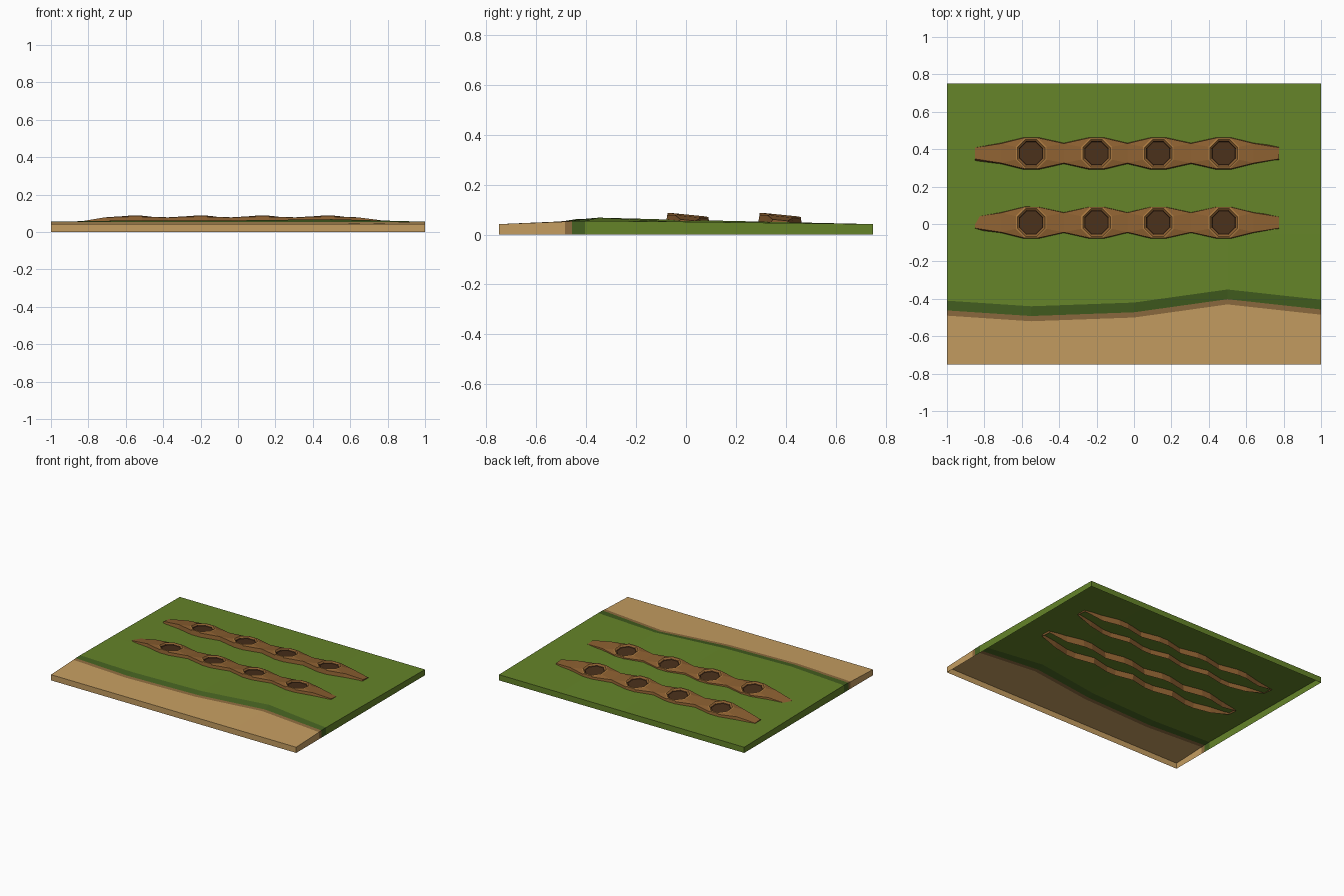
import bpy, bmesh
from math import cos, sin, radians

if "Cube" in bpy.data.objects:
    bpy.data.objects.remove(bpy.data.objects["Cube"])


def material(name, rgb):
    m = bpy.data.materials.new(name)
    m.diffuse_color = (*rgb, 1)
    m.use_nodes = True
    m.node_tree.nodes["Principled BSDF"].inputs["Base Color"].default_value = m.diffuse_color
    return m


GRASS = material("grass_green", (0.13, 0.23, 0.022))
BANK = material("bank_green", (0.06, 0.12, 0.015))
DIRT = material("path_tan", (0.56, 0.34, 0.12))
EDGE = material("path_edge_brown", (0.27, 0.15, 0.05))
SOIL = material("soil_brown", (0.26, 0.115, 0.03))
RIM = material("rim_brown", (0.40, 0.19, 0.05))
PIT = material("pit_brown", (0.065, 0.028, 0.01))


def finish(bm, name, mats):
    bmesh.ops.remove_doubles(bm, verts=bm.verts, dist=1e-5)
    bmesh.ops.recalc_face_normals(bm, faces=bm.faces)
    me = bpy.data.meshes.new(name)
    bm.to_mesh(me)
    bm.free()
    for m in mats:
        me.materials.append(m)
    ob = bpy.data.objects.new(name, me)
    bpy.context.collection.objects.link(ob)
    return ob


# Ground: strips between rows that follow the wavy path edge, open underneath
XS = [-1, -0.55, 0, 0.5, 1]
LIP = [-0.41, -0.44, -0.42, -0.35, -0.405]
LIP_Z = [0.055, 0.062, 0.062, 0.068, 0.055]


def row(ys, zs):
    return list(zip(XS, ys, zs))


front = row([-0.75] * 5, [0.042] * 5)
path_top = row([y - 0.08 for y in LIP], [0.052] * 5)
bank_low = row([y - 0.052 for y in LIP], [0.054] * 5)
lip = row(LIP, LIP_Z)
middle = row([-0.05] * 5, [0.052, 0.058, 0.058, 0.06, 0.052])
back = row([0.75] * 5, [0.042] * 5)


def ground_strip(name, rows, mat):
    bm = bmesh.new()

    def quad(*pts):
        bm.faces.new([bm.verts.new(p) for p in pts])

    def drop(p):
        return (p[0], p[1], 0)

    for a, b in zip(rows, rows[1:]):
        for i in range(4):
            quad(a[i], a[i + 1], b[i + 1], b[i])
        quad(drop(a[0]), a[0], b[0], drop(b[0]))
        quad(a[4], drop(a[4]), drop(b[4]), b[4])
    for r in rows:
        if r is front or r is back:
            for p, q in zip(r, r[1:]):
                quad(drop(p), drop(q), q, p) if r is front else quad(drop(q), drop(p), p, q)
    bmesh.ops.remove_doubles(bm, verts=bm.verts, dist=1e-5)
    return finish(bm, name, [mat])


ground_strip("dirt_path", [front, path_top], DIRT)
ground_strip("path_edge", [path_top, bank_low], EDGE)
ground_strip("grass_bank", [bank_low, lip], BANK)
ground_strip("grass_field", [lip, middle, back], GRASS)

# Planting bed: lumpy ridge with four octagonal pits
HILLS = [-0.55, -0.20, 0.13, 0.48]
NECKS = [-0.71, -0.375, -0.035, 0.305, 0.64]
TILT = 0.1


def planting_bed(name, cy):
    bm = bmesh.new()

    def vert(x, y, z):
        return bm.verts.new((x, cy + y, z - TILT * y))

    def station(x, w, z, base=0.01):
        # base front, shoulder front, shoulder back, base back
        return [vert(x, -w - 0.01, base), vert(x, -w, z),
                vert(x, w, z), vert(x, w + 0.01, base)]

    def join(a, b, top=True):
        for i in ((0, 1, 2) if top else (0, 2)):
            bm.faces.new((a[i], b[i], b[i + 1], a[i + 1]))

    necks = [station(x, 0.052, 0.073) for x in NECKS]
    tips = [station(-0.85, 0.030, 0.052, 0.04), station(0.775, 0.030, 0.058, 0.04)]
    join(tips[0], necks[0])
    join(necks[-1], tips[1])
    for t in tips:
        bm.faces.new(t)

    for x, n0, n1 in zip(HILLS, necks, necks[1:]):
        s0, s1 = [station(x + d, 0.083, 0.071) for d in (-0.036, 0.036)]
        join(n0, s0, False)
        join(s0, s1, False)
        join(s1, n1, False)
        loop = [n1[2], s1[2], s0[2], n0[2], n0[1], s0[1], s1[1], n1[1]]
        # pit rings: outer rim, crest, inner wall, floor
        for r, z, mat in ((0.089, 0.078, 0), (0.080, 0.080, 1), (0.070, 0.072, 0), (0.066, 0.066, 2)):
            ring = [vert(x + r * cos(radians(22.5 + 45 * k)),
                         r * sin(radians(22.5 + 45 * k)), z) for k in range(8)]
            for k in range(8):
                j = (k + 1) % 8
                bm.faces.new((loop[k], loop[j], ring[j], ring[k])).material_index = mat
            loop = ring
        bm.faces.new(loop).material_index = 2
    return finish(bm, name, [SOIL, RIM, PIT])


planting_bed("planting_bed_front", 0.008)
planting_bed("planting_bed_back", 0.378)
